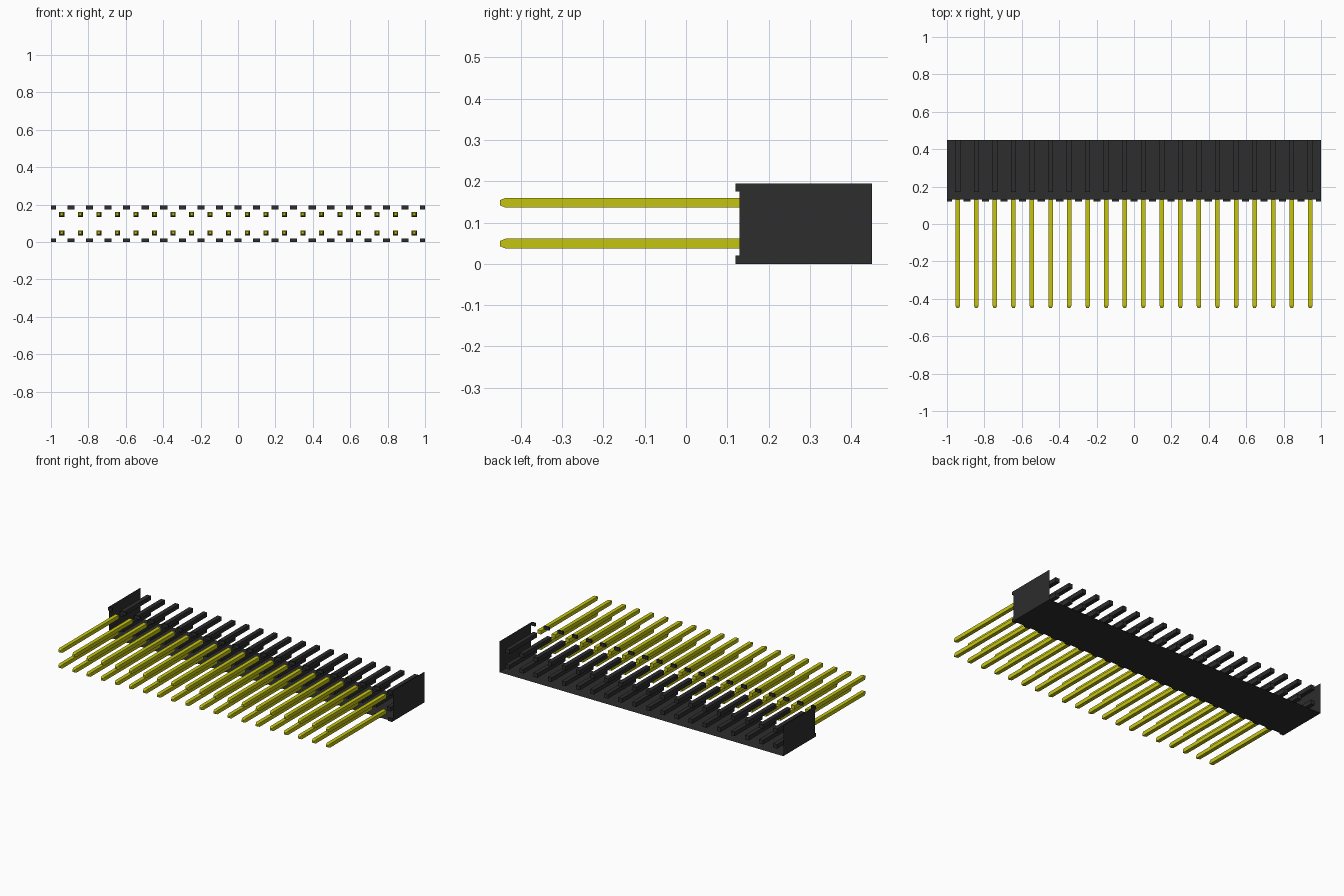
import bpy, bmesh

if "Cube" in bpy.data.objects:
    bpy.data.objects.remove(bpy.data.objects["Cube"], do_unlink=True)

COUNT, PITCH = 20, 0.0992
HEIGHT, FRONT, BACK = 0.195, 0.13, 0.45
ROWS = {"lower": 0.049, "upper": 0.148}


def material(name, colour):
    m = bpy.data.materials.new(name)
    m.use_nodes = True
    m.diffuse_color = colour
    b = m.node_tree.nodes["Principled BSDF"]
    b.inputs["Base Color"].default_value = colour
    b.inputs["Roughness"].default_value = 0.6
    return m


black = material("black plastic", (0.026, 0.026, 0.026, 1))
yellow = material("yellow metal", (0.56, 0.56, 0.006, 1))


def finish(name, bm, mat):
    mesh = bpy.data.meshes.new(name)
    bm.to_mesh(mesh)
    bm.free()
    mesh.materials.append(mat)
    ob = bpy.data.objects.new(name, mesh)
    bpy.context.collection.objects.link(ob)
    return ob


def loft(bm, x, z, sections):
    """Square bar along y through (y, half width) sections, capped at both ends."""
    rings = []
    for y, h in sections:
        rings.append([bm.verts.new((x + sx * h, y, z + sz * h))
                      for sx, sz in ((-1, -1), (1, -1), (1, 1), (-1, 1))])
    for a, b in zip(rings, rings[1:]):
        for i in range(4):
            j = (i + 1) % 4
            bm.faces.new((a[i], a[j], b[j], b[i]))
    bm.faces.new(rings[0][::-1])
    bm.faces.new(rings[-1])


def box(bm, lo, hi):
    verts = bmesh.ops.create_cube(bm, size=1)["verts"]
    for v in verts:
        v.co = [lo[k] if v.co[k] < 0 else hi[k] for k in range(3)]


def sheet(name, points):
    bm = bmesh.new()
    bm.faces.new([bm.verts.new(p) for p in points])
    return finish(name, bm, black)


# Pins and contact sleeves, one object per row
for row, z in ROWS.items():
    pins, sleeves = bmesh.new(), bmesh.new()
    for i in range(COUNT):
        x = (i - (COUNT - 1) / 2) * PITCH
        loft(pins, x, z, [(-0.45, 0.0065), (-0.437, 0.012), (FRONT, 0.012)])
        loft(sleeves, x, z, [(0.17, 0.0135), (BACK, 0.0135)])
    for bm in (pins, sleeves):
        bmesh.ops.recalc_face_normals(bm, faces=bm.faces)
    finish(row + "_pins", pins, yellow)
    finish(row + "_sleeves", sleeves, black)

# Open housing: floor and two end walls
sheet("housing_floor", [(-1, FRONT, 0), (-1, BACK, 0), (1, BACK, 0), (1, FRONT, 0)])
for name, x in (("left_end_wall", 1), ("right_end_wall", -1)):
    pts = [(x, FRONT, 0), (x, BACK, 0), (x, BACK, HEIGHT), (x, FRONT, HEIGHT)]
    sheet(name, pts if x > 0 else pts[::-1])

# Standoff tabs along the front edges, half width at the ends
for name, z in (("lower_tabs", 0), ("upper_tabs", HEIGHT - 0.02)):
    bm = bmesh.new()
    for i in range(COUNT + 1):
        x = (i - COUNT / 2) * PITCH
        box(bm, (max(x - 0.019, -1), 0.12, z), (min(x + 0.019, 1), FRONT, z + 0.02))
    finish(name, bm, black)
